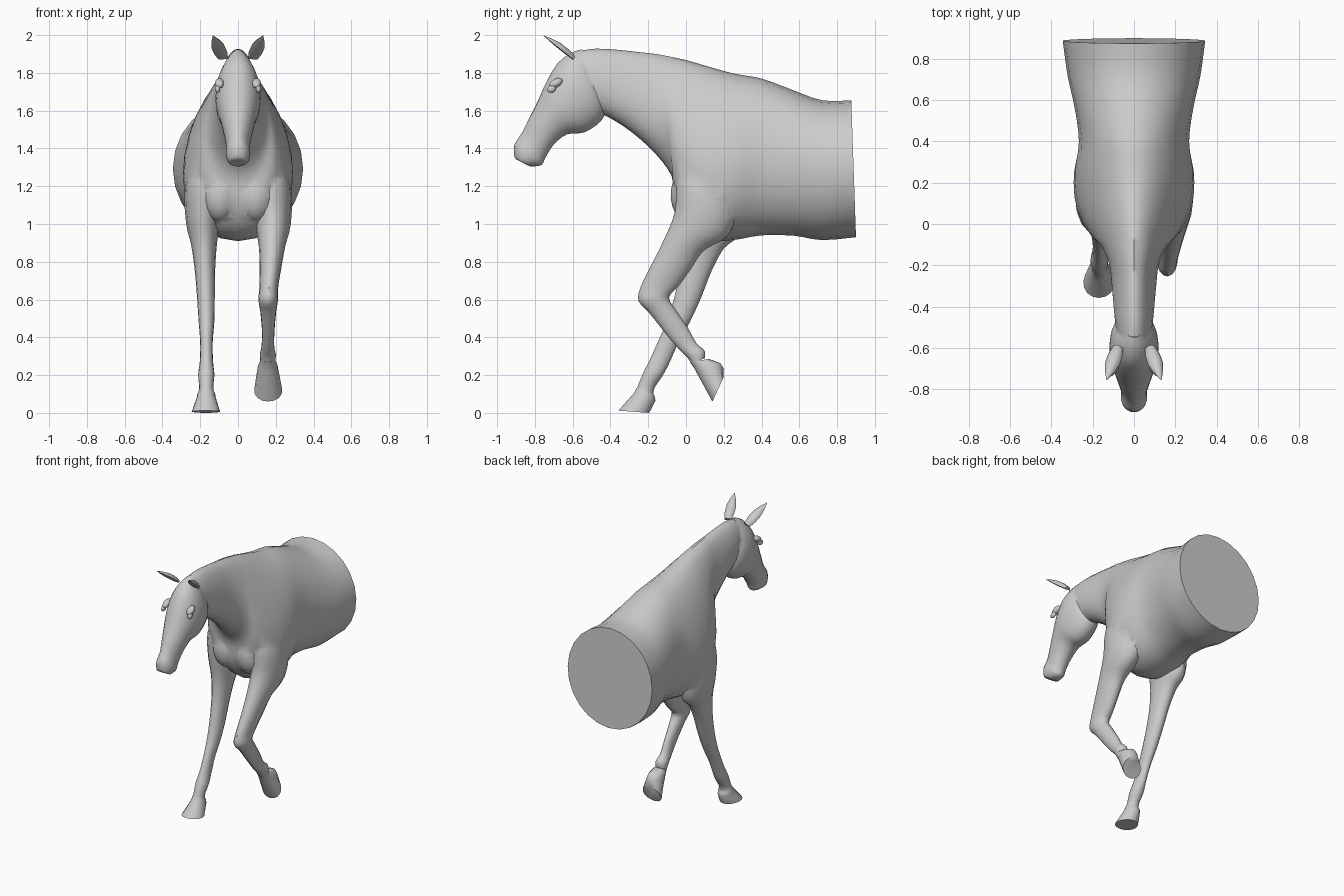
import bpy, bmesh, math
from mathutils import Vector, Matrix

if "Cube" in bpy.data.objects:
    bpy.data.objects.remove(bpy.data.objects["Cube"])

coat = bpy.data.materials.new("grey_coat")
coat.diffuse_color = (0.6, 0.6, 0.6, 1)
coat.use_nodes = True
coat.node_tree.nodes["Principled BSDF"].inputs["Base Color"].default_value = coat.diffuse_color


def make_object(name, bm):
    bmesh.ops.recalc_face_normals(bm, faces=bm.faces)
    me = bpy.data.meshes.new(name)
    bm.to_mesh(me)
    bm.free()
    me.materials.append(coat)
    ob = bpy.data.objects.new(name, me)
    bpy.context.collection.objects.link(ob)
    return ob


def spline(a, b, c, d, t):
    return 0.5 * (2 * b + (c - a) * t + (2 * a - 5 * b + 4 * c - d) * t * t
                  + (3 * b - a - 3 * c + d) * t ** 3)


def loft(name, stations, sides=24, steps=3):
    """Station: front y, z, back y, z, centre x, half width, taper to front edge."""
    pts = [stations[0]] + stations + [stations[-1]]
    rows = []
    for i in range(1, len(pts) - 2):
        for s in range(steps):
            rows.append([spline(*q, s / steps) for q in zip(*pts[i - 1:i + 3])])
    rows.append(stations[-1])
    bm = bmesh.new()
    rings = []
    for y1, z1, y2, z2, cx, w, taper in rows:
        ring = []
        for k in range(sides):
            a = 2 * math.pi * k / sides
            c, s = math.cos(a), math.sin(a)
            u = (1 + c) / 2
            x = cx + w * s * (1 - taper * c)
            ring.append(bm.verts.new((x, y2 + (y1 - y2) * u, z2 + (z1 - z2) * u)))
        rings.append(ring)
    for r, q in zip(rings, rings[1:]):
        for k in range(sides):
            n = (k + 1) % sides
            bm.faces.new((r[k], r[n], q[n], q[k]))
    bm.faces.new(rings[0])
    bm.faces.new(rings[-1])
    return make_object(name, bm)


def ellipsoid(name, loc, size, tilt=0.0, yaw=0.0):
    bm = bmesh.new()
    m = (Matrix.Translation(loc) @ Matrix.Rotation(yaw, 4, 'Z')
         @ Matrix.Rotation(tilt, 4, 'X') @ Matrix.Diagonal((*size, 1)))
    bmesh.ops.create_uvsphere(bm, u_segments=16, v_segments=10, radius=1, matrix=m)
    return make_object(name, bm)


def combine(target, other, operation):
    mod = target.modifiers.new(operation.lower(), 'BOOLEAN')
    mod.operation, mod.object, mod.solver = operation, other, 'EXACT'
    bpy.context.view_layer.objects.active = target
    bpy.ops.object.modifier_apply(modifier=mod.name)
    bpy.data.objects.remove(other)


# barrel, shoulders and neck: spine line first, belly and throat line second
body = loft("body", [
    (.875, 1.655, .90, .93, 0, .345, .0),
    (.72, 1.655, .72, .915, 0, .322, .0),
    (.55, 1.715, .57, .938, 0, .287, .03),
    (.40, 1.77, .40, .94, 0, .267, .08),
    (.26, 1.795, .25, .915, 0, .285, .2),
    (.13, 1.83, .11, .915, 0, .275, .3),
    (.01, 1.865, .0, .985, 0, .235, .32),
    (-.08, 1.885, -.06, 1.11, 0, .19, .3),
    (-.16, 1.90, -.075, 1.25, 0, .15, .25),
    (-.25, 1.91, -.16, 1.37, 0, .118, .2),
    (-.36, 1.922, -.28, 1.48, 0, .105, .2),
    (-.48, 1.928, -.40, 1.56, 0, .095, .15),
    (-.57, 1.915, -.49, 1.60, 0, .085, .1)])

# head: forehead line first, jaw line second
head = loft("head", [
    (-.55, 1.925, -.44, 1.74, 0, .05, 0),
    (-.61, 1.905, -.425, 1.62, 0, .095, .05),
    (-.68, 1.85, -.45, 1.545, 0, .117, -.02),
    (-.74, 1.75, -.54, 1.485, 0, .115, -.02),
    (-.785, 1.65, -.63, 1.475, 0, .095, .0),
    (-.83, 1.56, -.70, 1.42, 0, .076, .05),
    (-.87, 1.48, -.745, 1.35, 0, .062, .05),
    (-.908, 1.42, -.765, 1.312, 0, .064, -.02),
    (-.908, 1.355, -.82, 1.305, 0, .05, 0),
    (-.885, 1.335, -.84, 1.312, 0, .03, 0)])

# raised leg, folded at the knee
raised = loft("raised_leg", [
    (.0, 1.40, .25, 1.40, .15, .06, 0),
    (-.05, 1.24, .29, 1.16, .175, .105, 0),
    (-.06, 1.06, .23, .95, .185, .095, 0),
    (-.125, .90, .095, .86, .18, .07, 0),
    (-.19, .77, .025, .76, .172, .057, 0),
    (-.243, .66, -.04, .67, .163, .05, 0),
    (-.25, .59, -.09, .61, .16, .052, 0),
    (-.195, .53, -.05, .54, .16, .042, 0),
    (-.10, .41, .01, .45, .16, .033, 0),
    (-.035, .335, .055, .37, .158, .034, 0),
    (.005, .295, .098, .33, .158, .042, 0),
    (.03, .26, .10, .29, .158, .04, 0)], 16)

# planted leg, reaching forward
planted = loft("planted_leg", [
    (.0, 1.40, .25, 1.40, -.15, .06, 0),
    (-.05, 1.24, .30, 1.16, -.175, .105, 0),
    (-.04, 1.06, .28, .95, -.185, .09, 0),
    (-.02, .91, .20, .87, -.18, .068, 0),
    (-.03, .76, .135, .75, -.175, .054, 0),
    (-.06, .62, .08, .61, -.17, .047, 0),
    (-.095, .50, .02, .48, -.167, .042, 0),
    (-.145, .385, -.045, .36, -.167, .033, 0),
    (-.19, .285, -.09, .26, -.167, .035, 0),
    (-.225, .215, -.125, .195, -.168, .043, 0),
    (-.25, .155, -.165, .135, -.168, .038, 0),
    (-.265, .115, -.175, .095, -.168, .04, 0)], 16)

# hooves, flaring towards the sole
raised_hoof = loft("raised_hoof", [
    (.02, .27, .12, .285, .158, .04, 0),
    (.045, .235, .18, .265, .158, .052, 0),
    (.055, .215, .197, .24, .158, .056, 0),
    (.14, .06, .20, .19, .16, .074, -.1)], 16, 1)
planted_hoof = loft("planted_hoof", [
    (-.258, .135, -.18, .115, -.168, .037, 0),
    (-.27, .115, -.165, .085, -.168, .047, 0),
    (-.28, .10, -.162, .065, -.168, .05, 0),
    (-.358, .012, -.195, .0, -.17, .075, -.1)], 16, 1)

for part in (head, raised, planted, raised_hoof, planted_hoof):
    combine(body, part, 'UNION')

for side in (-1, 1):
    # breast muscle
    combine(body, ellipsoid("breast", (side * .095, .03, 1.17), (.105, .11, .16), -.15), 'UNION')
    # brow and nostril hollow
    combine(body, ellipsoid("brow", (side * .098, -.69, 1.745), (.024, .04, .022), .5), 'UNION')
    combine(body, ellipsoid("nostril", (side * .058, -.895, 1.395), (.014, .013, .03), -.3), 'DIFFERENCE')

body.data.materials.clear()
body.data.materials.append(coat)
for f in body.data.polygons:
    f.material_index = 0

for side, label in ((-1, "left"), (1, "right")):
    # eye
    ellipsoid(label + "_eye", (side * .108, -.712, 1.715), (.014, .025, .019), .4)
    # ear: leaf-shaped cone with a hollow front
    base, tip = Vector((side * .078, -.60, 1.875)), Vector((side * .132, -.755, 1.997))
    axis = (tip - base).normalized()
    across = axis.cross(Vector((0, -.6, -.8))).normalized()
    depth = across.cross(axis)
    bm = bmesh.new()
    rings = []
    for t, r in ((0, .026), (.25, .036), (.5, .036), (.75, .023), (1, .002)):
        ring = []
        for k in range(10):
            a = 2 * math.pi * k / 10
            d = math.sin(a) * (.75 if math.sin(a) * depth.z > 0 else .15)
            p = base.lerp(tip, t) + across * math.cos(a) * r + depth * d * r
            ring.append(bm.verts.new(p))
        rings.append(ring)
    for r, q in zip(rings, rings[1:]):
        for k in range(10):
            n = (k + 1) % 10
            bm.faces.new((r[k], r[n], q[n], q[k]))
    bm.faces.new(rings[0])
    bm.faces.new(rings[-1])
    make_object(label + "_ear", bm)

# smooth shading with sharp rims
for ob in bpy.context.scene.objects:
    ob.select_set(True)
bpy.context.view_layer.objects.active = body
bpy.ops.object.shade_smooth_by_angle(angle=math.radians(40))
